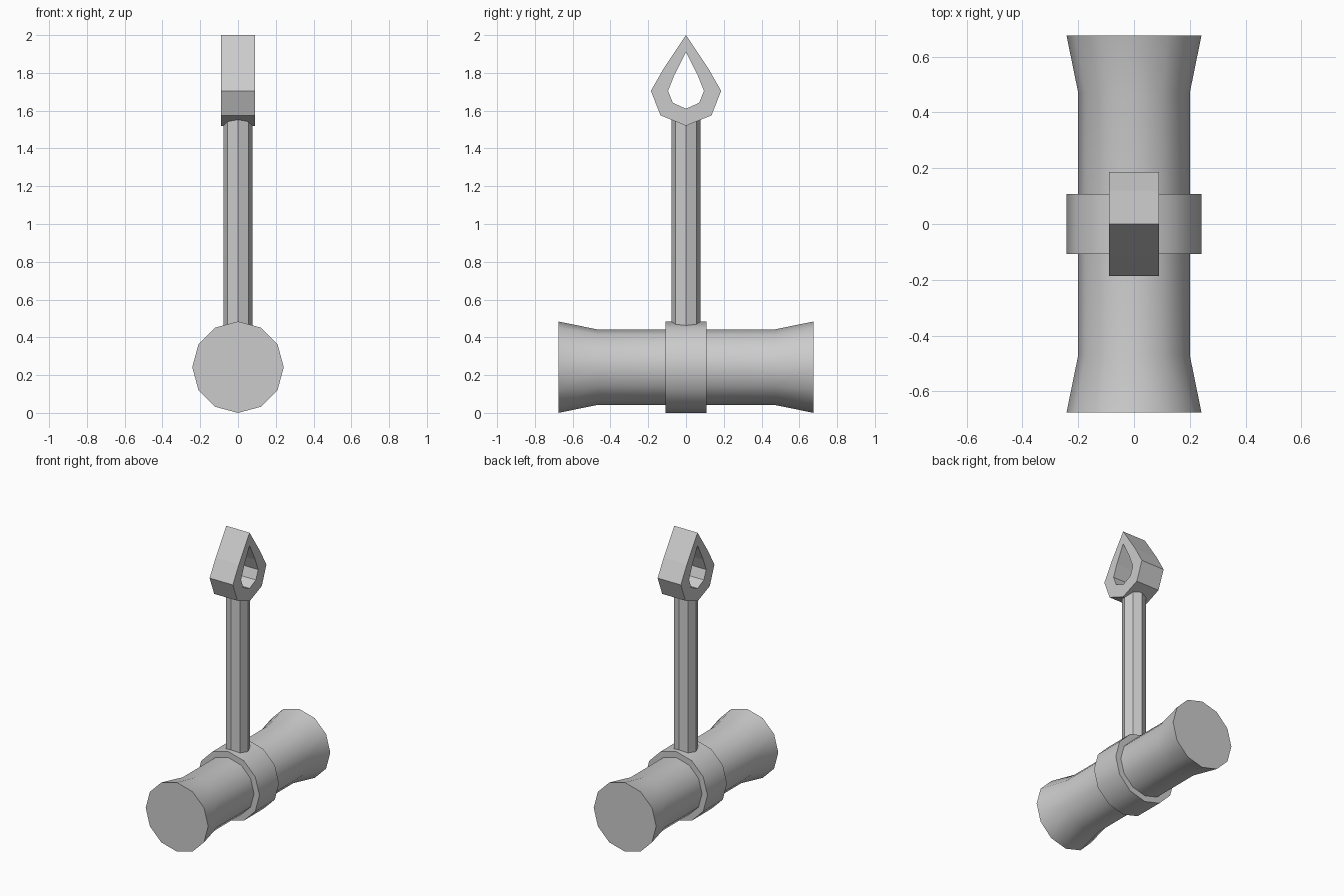
import bpy, bmesh, math
from mathutils import Vector

if "Cube" in bpy.data.objects:
    bpy.data.objects.remove(bpy.data.objects["Cube"])

CZ = 0.242  # height of the hammer head axis


def make_object(name, bm, smooth=False):
    bmesh.ops.recalc_face_normals(bm, faces=bm.faces)
    me = bpy.data.meshes.new(name)
    bm.to_mesh(me)
    bm.free()
    ob = bpy.data.objects.new(name, me)
    bpy.context.collection.objects.link(ob)
    if smooth:
        bpy.ops.object.select_all(action='DESELECT')
        ob.select_set(True)
        bpy.context.view_layer.objects.active = ob
        bpy.ops.object.shade_smooth_by_angle(angle=math.radians(35))
    return ob


def lathe(name, profile, sides, point, smooth):
    """Capped solid from (position, radius) stations; point() maps to 3D."""
    bm = bmesh.new()
    rings = []
    for p, r in profile:
        rings.append([bm.verts.new(point(p, r * math.cos(a), r * math.sin(a)))
                      for a in (2 * math.pi * i / sides for i in range(sides))])
    for a, b in zip(rings, rings[1:]):
        for i in range(sides):
            j = (i + 1) % sides
            bm.faces.new((a[i], a[j], b[j], b[i]))
    bm.faces.new(rings[0])
    bm.faces.new(rings[-1])
    return make_object(name, bm, smooth)


def along_y(p, u, v):
    return Vector((u, p, CZ + v))


def along_z(p, u, v):
    return Vector((u, v, p))


# Flared head and its central collar
lathe("hammer_head", [(-0.676, 0.242), (-0.47, 0.2), (0.47, 0.2), (0.676, 0.242)],
      12, along_y, True)
lathe("head_collar", [(-0.108, 0.242), (0.108, 0.242)], 12, along_y, True)

# Octagonal handle
lathe("handle", [(0.3, 0.078), (1.57, 0.078)], 8, along_z, False)

# Teardrop loop at the end of the handle: half outlines (y, z), mirrored
outer = [(0, 2.0), (0.118, 1.824), (0.186, 1.705), (0.135, 1.575), (0, 1.52)]
inner = [(0, 1.91), (0.062, 1.788), (0.095, 1.705), (0.07, 1.642), (0, 1.61)]
bm = bmesh.new()
loops = []
for half, x in ((outer, -0.09), (outer, 0.09), (inner, 0.09), (inner, -0.09)):
    full = half + [(-y, z) for y, z in half[-2:0:-1]]
    loops.append([bm.verts.new((x, y, z)) for y, z in full])
for k in range(4):
    a, b = loops[k], loops[(k + 1) % 4]
    for i in range(len(a)):
        j = (i + 1) % len(a)
        bm.faces.new((a[i], a[j], b[j], b[i]))
make_object("handle_loop", bm)
